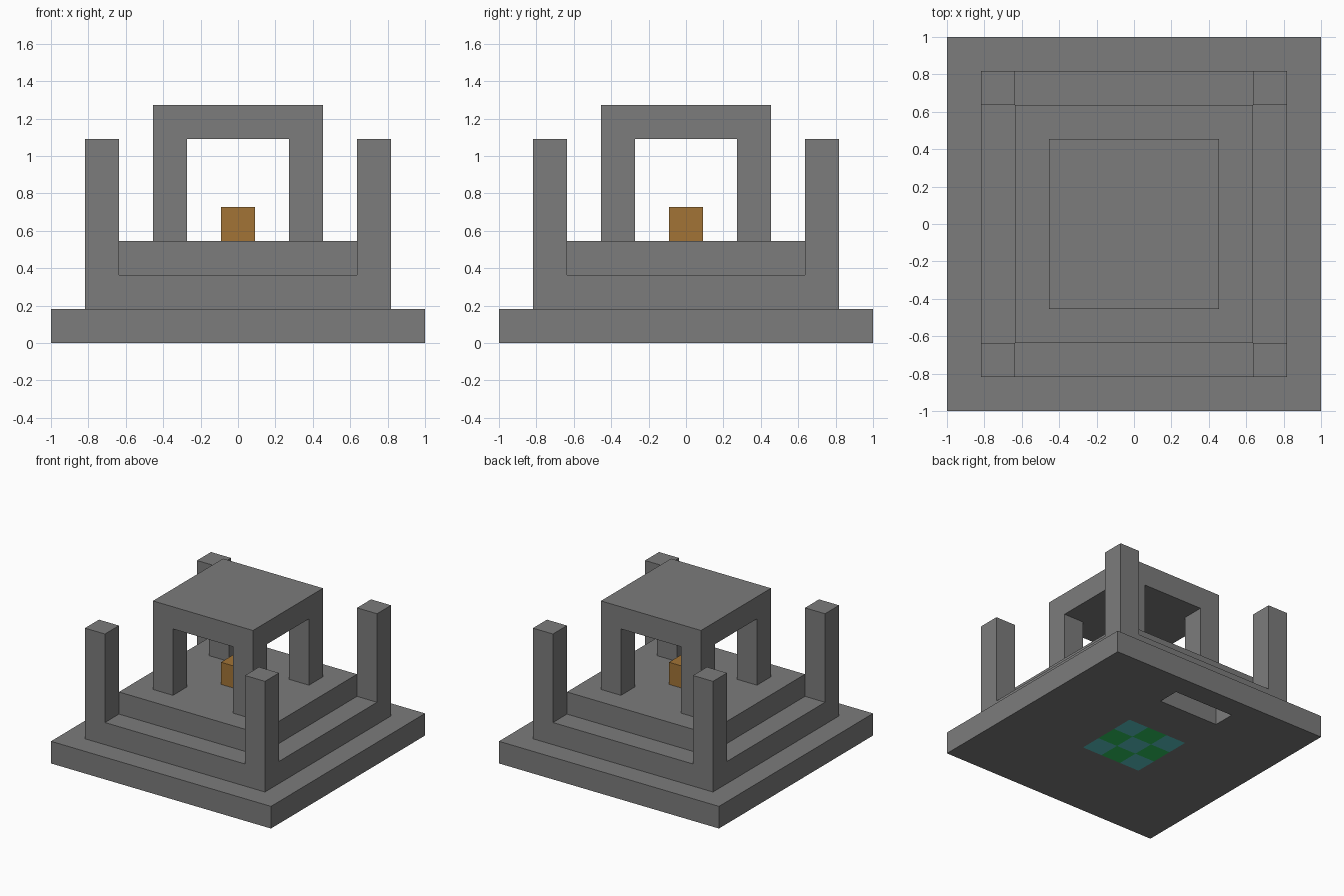
import bpy, bmesh
from mathutils import Matrix, Vector

if "Cube" in bpy.data.objects:
    bpy.data.objects.remove(bpy.data.objects["Cube"], do_unlink=True)

U = 2 / 11  # one block


def material(name, rgb):
    m = bpy.data.materials.new(name)
    m.use_nodes = True
    m.diffuse_color = (*rgb, 1)
    bsdf = next(n for n in m.node_tree.nodes if n.type == 'BSDF_PRINCIPLED')
    bsdf.inputs["Base Color"].default_value = (*rgb, 1)
    return m


stone = material("grey_stone", (0.2, 0.2, 0.2))
amber = material("amber_brown", (0.36, 0.175, 0.037))
teal = material("teal", (0.105, 0.56, 0.56))
green = material("green", (0.03, 0.56, 0.115))


def add_object(name, bm, mats):
    mesh = bpy.data.meshes.new(name)
    bm.to_mesh(mesh)
    bm.free()
    for m in mats:
        mesh.materials.append(m)
    obj = bpy.data.objects.new(name, mesh)
    bpy.context.collection.objects.link(obj)
    return obj


def block(name, width, bottom, top, mat=stone, x=0, y=0):
    """Square block, measured in block units."""
    bm = bmesh.new()
    place = Matrix.Translation(Vector((x, y, (bottom + top) / 2)) * U)
    size = Matrix.Diagonal((width * U, width * U, (top - bottom) * U, 1))
    bmesh.ops.create_cube(bm, size=1, matrix=place @ size)
    return add_object(name, bm, [mat])


def four_corners(name, offset, bottom, top):
    for side, sx in (("left", 1), ("right", -1)):
        for end, sy in (("front", -1), ("back", 1)):
            block(f"{end}_{side}_{name}", 1, bottom, top, x=sx * offset, y=sy * offset)


# Base slab: slot cut near the back, checkered inlay underneath
bm = bmesh.new()
bmesh.ops.create_grid(bm, x_segments=11, y_segments=11, size=1)
slot = []
for f in bm.faces:
    c = f.calc_center_median() / U
    i, j = round(c.x), round(c.y)
    if abs(i) <= 1 and abs(j) <= 1:
        f.material_index = 1 + (i + j) % 2
    elif abs(i) <= 1 and j == 4:
        slot.append(f)
bmesh.ops.delete(bm, geom=slot, context='FACES')
base = add_object("base_slab", bm, [stone, teal, green])
thick = base.modifiers.new("thickness", 'SOLIDIFY')
thick.thickness = U
thick.offset = 1

# Stepped tiers
block("middle_tier", 9, 1, 2)
block("upper_tier", 7, 2, 3)

# Corner pillars
four_corners("pillar", 4, 2, 6)

# Canopy
four_corners("canopy_leg", 2, 3, 6)
block("canopy_roof", 5, 6, 7)

# Block under the canopy
block("altar_block", 1, 3, 4, amber)
